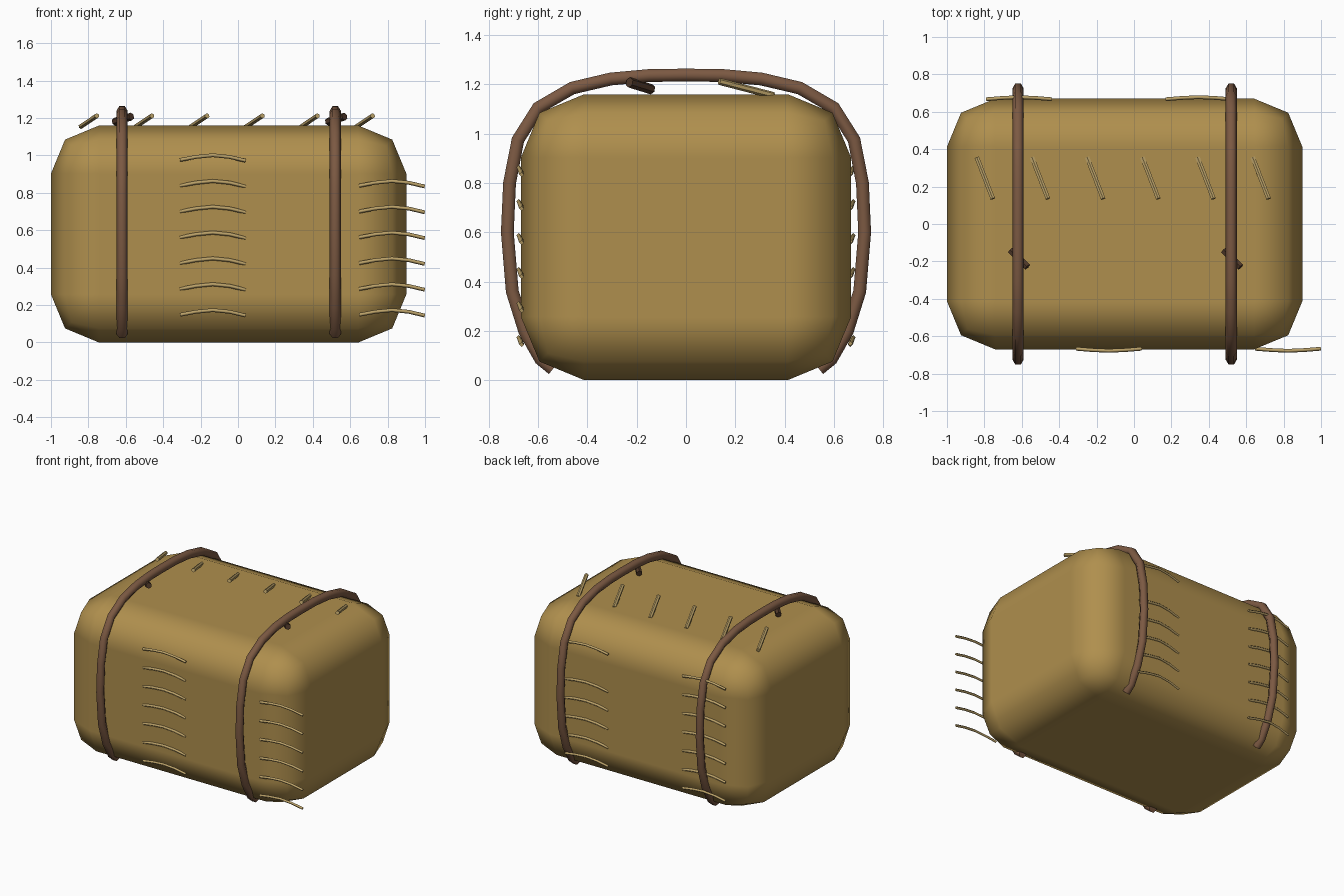
import bpy
from mathutils import Vector

if "Cube" in bpy.data.objects:
    bpy.data.objects.remove(bpy.data.objects["Cube"])


def material(name, rgb):
    m = bpy.data.materials.new(name)
    m.diffuse_color = (*rgb, 1)
    m.use_nodes = True
    m.node_tree.nodes["Principled BSDF"].inputs["Base Color"].default_value = m.diffuse_color
    return m


HAY = material("hay", (0.43, 0.275, 0.075))
ROPE = material("rope", (0.2, 0.1, 0.055))
KNOT = material("knot", (0.08, 0.04, 0.022))
STRAW = material("straw", (0.5, 0.36, 0.14))


def smooth(obj, angle):
    bpy.ops.object.select_all(action='DESELECT')
    obj.select_set(True)
    bpy.context.view_layer.objects.active = obj
    bpy.ops.object.shade_smooth_by_angle(angle=angle)


def tube(name, points, radius, resolution, mat):
    """Capped tube following a polyline, converted to a mesh."""
    cu = bpy.data.curves.new(name, 'CURVE')
    cu.dimensions = '3D'
    cu.bevel_depth = radius
    cu.bevel_resolution = resolution
    cu.use_fill_caps = True
    sp = cu.splines.new('POLY')
    sp.points.add(len(points) - 1)
    for p, co in zip(sp.points, points):
        p.co = (*co, 1)
    obj = bpy.data.objects.new(name, cu)
    bpy.context.collection.objects.link(obj)
    bpy.ops.object.select_all(action='DESELECT')
    obj.select_set(True)
    bpy.context.view_layer.objects.active = obj
    bpy.ops.object.convert(target='MESH')
    obj = bpy.context.object
    obj.data.materials.clear()
    obj.data.materials.append(mat)
    return obj


def stick(name, a, b, radius, sides, mat):
    """Straight cylinder between two points."""
    a, b = Vector(a), Vector(b)
    bpy.ops.mesh.primitive_cylinder_add(vertices=sides, radius=radius,
                                        depth=(b - a).length, location=(a + b) / 2)
    obj = bpy.context.object
    obj.rotation_euler = (b - a).to_track_quat('Z', 'Y').to_euler()
    obj.name = name
    obj.data.materials.append(mat)
    smooth(obj, 0.8)


# Bale body: a box with broad two-step rounded edges
bpy.ops.mesh.primitive_cube_add(size=1, location=(-0.05, 0, 0.58))
bale = bpy.context.object
bale.name = "bale_body"
bale.scale = (1.9, 1.34, 1.16)
bpy.ops.object.transform_apply(location=False, rotation=False, scale=True)
bale.data.materials.append(HAY)
smooth(bale, 1.1)
bevel = bale.modifiers.new("rounded_edges", 'BEVEL')
bevel.width = 0.257
bevel.segments = 2
bevel.harden_normals = True
bpy.ops.object.modifier_apply(modifier=bevel.name)

# Rope bands arching over the bale, with a knot beside each
half = [(0.54, 0.045), (0.59, 0.085), (0.655, 0.2), (0.705, 0.36), (0.725, 0.6),
        (0.716, 0.8), (0.682, 0.975), (0.6, 1.105), (0.462, 1.185), (0.305, 1.222),
        (0.15, 1.236)]
arch = half + [(0, 1.238)] + [(-y, z) for y, z in reversed(half)]
for i, x in enumerate((-0.62, 0.52)):
    band = tube(f"rope_band_{i + 1}", [(x, y, z) for y, z in arch], 0.03, 1, ROPE)
    smooth(band, 1.1)
    stick(f"rope_knot_{i + 1}", (x - 0.04, -0.14, 1.18), (x + 0.05, -0.23, 1.208),
          0.021, 6, KNOT)

# Bent straws in columns on the front and back (some columns miss a row)
bend = [(-0.175, 0.008, -0.012), (-0.09, 0.001, 0.004), (0, -0.003, 0.013),
        (0.09, 0.001, 0.004), (0.175, 0.008, -0.016)]
columns = [("front_straw_middle", -0.135, -1, ()),
           ("front_straw_right", 0.823, -1, (6,)),
           ("back_straw_left", -0.615, 1, ()),
           ("back_straw_right", 0.345, 1, (5,))]
for name, cx, side, missing in columns:
    for row in range(7):
        if row in missing:
            continue
        z = 0.16 + row * 0.138
        pts = [(cx - side * dx, side * (0.675 - dy), z + dz) for dx, dy, dz in bend]
        tube(f"{name}_{row + 1}", pts, 0.01, 0, STRAW)

# Loose straws sticking up from the top
for i in range(6):
    x = -0.84 + i * 0.295
    stick(f"top_straw_{i + 1}", (x, 0.355, 1.155), (x + 0.085, 0.135, 1.212),
          0.014, 6, STRAW)
